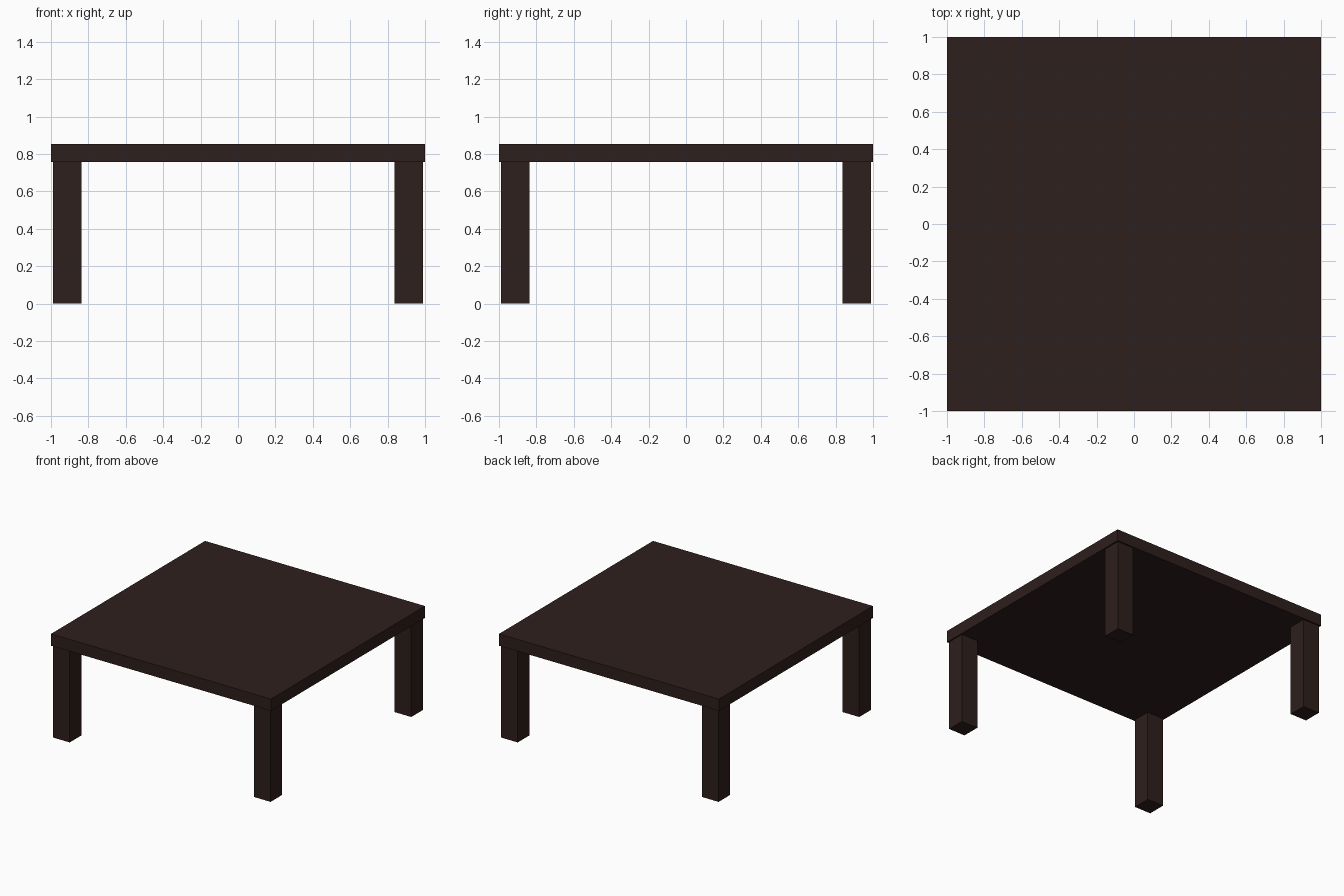
import bpy

if "Cube" in bpy.data.objects:
    bpy.data.objects.remove(bpy.data.objects["Cube"])

wood = bpy.data.materials.new("dark_wood")
wood.diffuse_color = (0.027, 0.014, 0.012, 1)
wood.use_nodes = True
wood.node_tree.nodes["Principled BSDF"].inputs["Base Color"].default_value = wood.diffuse_color


def box(name, center, size):
    bpy.ops.mesh.primitive_cube_add(size=1, location=center)
    ob = bpy.context.object
    ob.name = name
    ob.scale = size
    bpy.ops.object.transform_apply(location=False, rotation=False, scale=True)
    ob.data.materials.append(wood)
    return ob


TOP_Z, THICK = 0.853, 0.097
LEG_W, LEG_POS = 0.15, 0.913
leg_h = TOP_Z - THICK

# Square table top
box("table_top", (0, 0, TOP_Z - THICK / 2), (2, 2, THICK))

# Four legs, slightly inset from the corners
for y_name, sy in (("front", -1), ("back", 1)):
    for x_name, sx in (("left", -1), ("right", 1)):
        box(f"{y_name}_{x_name}_leg",
            (sx * LEG_POS, sy * LEG_POS, leg_h / 2), (LEG_W, LEG_W, leg_h))
